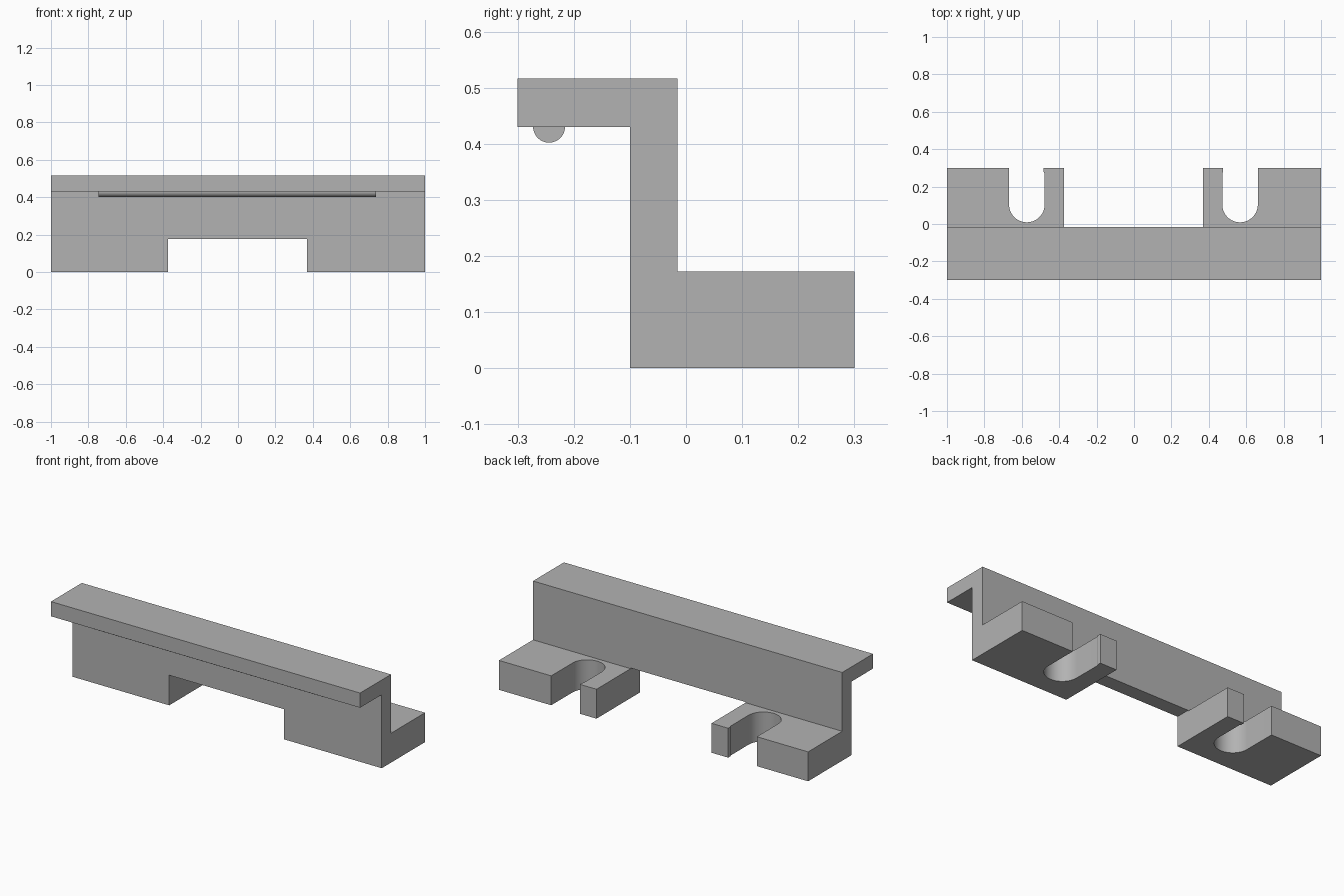
import bpy
import bmesh
from math import pi, cos, sin, radians
from mathutils import Vector

if "Cube" in bpy.data.objects:
    bpy.data.objects.remove(bpy.data.objects["Cube"], do_unlink=True)

grey = bpy.data.materials.new("plain grey")
grey.use_nodes = True
grey.diffuse_color = (0.45, 0.45, 0.45, 1)
grey.node_tree.nodes["Principled BSDF"].inputs["Base Color"].default_value = grey.diffuse_color

SHIFT = -0.003  # the feet and bead sit slightly off centre


def prism(name, points, direction):
    """Extrude a closed outline of 3D points into a solid."""
    bm = bmesh.new()
    face = bm.faces.new([bm.verts.new(p) for p in points])
    ext = bmesh.ops.extrude_face_region(bm, geom=[face])
    moved = [v for v in ext["geom"] if isinstance(v, bmesh.types.BMVert)]
    bmesh.ops.translate(bm, verts=moved, vec=Vector(direction))
    bmesh.ops.recalc_face_normals(bm, faces=bm.faces)
    mesh = bpy.data.meshes.new(name)
    bm.to_mesh(mesh)
    bm.free()
    mesh.materials.append(grey)
    obj = bpy.data.objects.new(name, mesh)
    bpy.context.collection.objects.link(obj)
    return obj


def activate(obj):
    bpy.ops.object.select_all(action='DESELECT')
    obj.select_set(True)
    bpy.context.view_layer.objects.active = obj


def cut(body, cutter):
    mod = body.modifiers.new("cut", 'BOOLEAN')
    mod.operation = 'DIFFERENCE'
    mod.solver = 'EXACT'
    mod.object = cutter
    activate(body)
    bpy.ops.object.modifier_apply(modifier=mod.name)
    bpy.data.objects.remove(cutter, do_unlink=True)


# Z-shaped bracket: front lip, upright wall and rear foot in one section
section = [(-0.1, 0), (0.3, 0), (0.3, 0.172), (-0.015, 0.172),
           (-0.015, 0.516), (-0.3, 0.516), (-0.3, 0.43), (-0.1, 0.43)]
bracket = prism("bracket", [(-1, y, z) for y, z in section], (2, 0, 0))

# Central opening that splits the foot in two
opening = [(-0.372, -0.1), (0.372, -0.1), (0.372, 0.176), (-0.372, 0.176)]
cut(bracket, prism("opening_cutter",
                   [(x + SHIFT, -0.2, z) for x, z in opening], (0, 0.6, 0)))

# Round-ended screw slots with a small step at the mouth of the inner edge
RADIUS, END_Y, STEPS = 0.095, 0.104, 32
for side in (-1, 1):
    outline = [(RADIUS * cos(a), END_Y + RADIUS * sin(a))
               for a in (pi + pi * i / STEPS for i in range(STEPS + 1))]
    outline += [(RADIUS, 0.4), (-0.09, 0.4), (-0.09, 0.28), (-RADIUS, 0.27)]
    cut(bracket, prism("slot_cutter",
                       [(side * (0.57 + x) + SHIFT, y, -0.1) for x, y in outline],
                       (0, 0, 0.35)))

# Half-round bead under the lip
bead_arc = [(-0.244 + 0.0285 * cos(a), 0.4305 + 0.0285 * sin(a))
            for a in (pi + pi * i / 24 for i in range(25))]
bead = prism("lip_bead", [(-0.742 + SHIFT, y, z) for y, z in bead_arc], (1.484, 0, 0))

for obj in (bracket, bead):
    activate(obj)
    bpy.ops.object.shade_smooth_by_angle(angle=radians(25))
